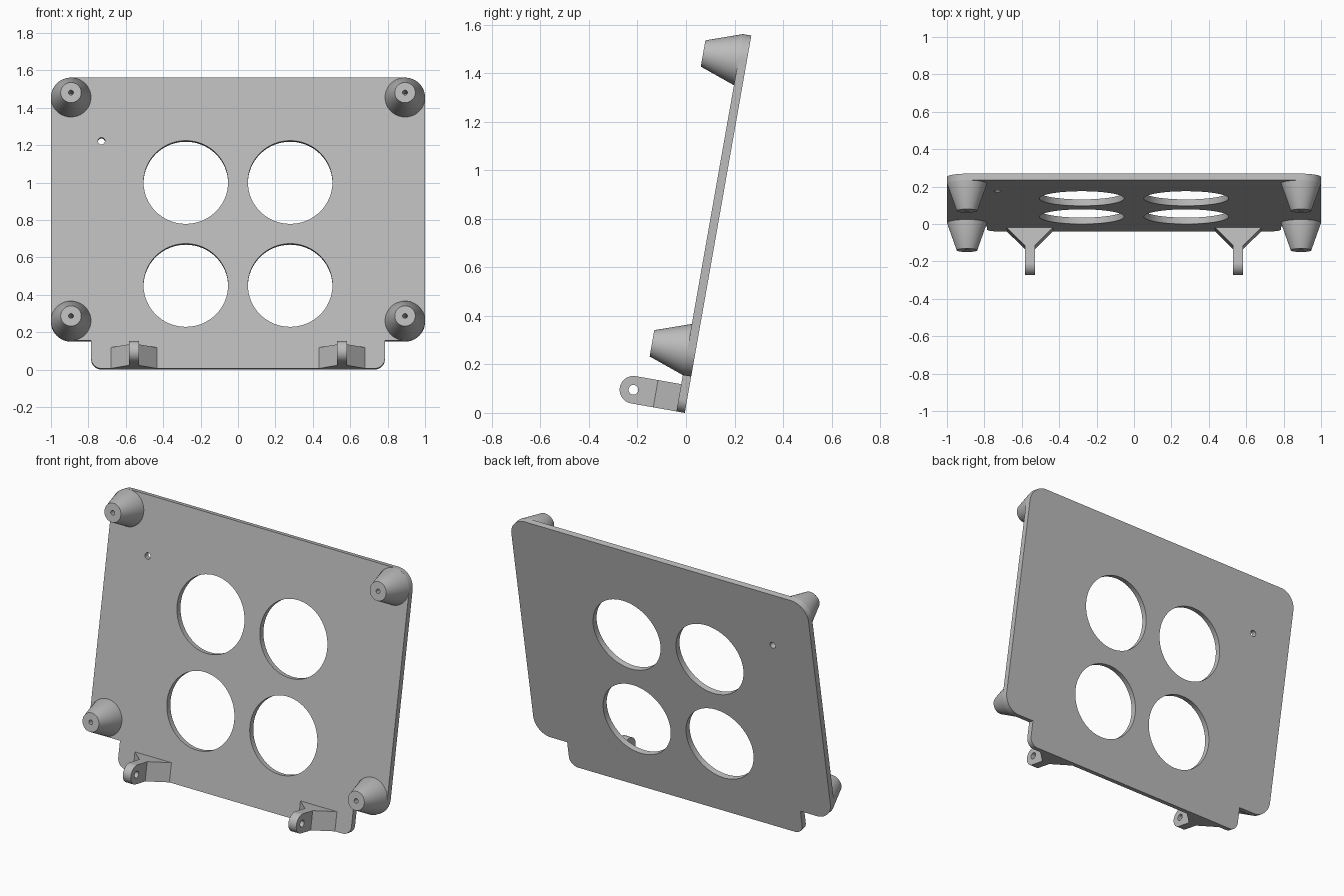
import bpy, bmesh
from math import sin, cos, pi, radians
from mathutils import Matrix, Vector

cube = bpy.data.objects.get("Cube")
if cube:
    bpy.data.objects.remove(cube)

# Single grey plastic
grey = bpy.data.materials.new("grey plastic")
grey.use_nodes = True
colour = (0.5, 0.5, 0.5, 1)
grey.diffuse_color = colour
grey.node_tree.nodes["Principled BSDF"].inputs["Base Color"].default_value = colour

# Panel frame: x across, y up the panel, z out of its front face
PANEL = Matrix.Translation((0, -0.005, 0)) @ Matrix.Rotation(radians(80), 4, 'X')
THICK = 0.035
TOP, STEP, CORNER = 1.579, 0.152, 0.107


def finish(bm, name, matrix):
    bmesh.ops.remove_doubles(bm, verts=bm.verts, dist=0.0001)
    bmesh.ops.recalc_face_normals(bm, faces=bm.faces)
    mesh = bpy.data.meshes.new(name)
    bm.to_mesh(mesh)
    bm.free()
    mesh.transform(matrix)
    mesh.materials.append(grey)
    mesh.shade_smooth()
    mesh.set_sharp_from_angle(angle=radians(30))
    obj = bpy.data.objects.new(name, mesh)
    bpy.context.collection.objects.link(obj)
    return obj


def arc(x, y, r, start, end, steps):
    angles = [radians(start + (end - start) * i / steps) for i in range(steps + 1)]
    return [(x + r * cos(a), y + r * sin(a)) for a in angles]


def circle(x, y, r, steps=64):
    return arc(x, y, r, 0, 360, steps)[:-1]


def sheet(name, loops, thickness, matrix):
    """Filled outline with holes, thickened evenly about its plane."""
    curve = bpy.data.curves.new(name + " outline", 'CURVE')
    curve.dimensions, curve.fill_mode = '2D', 'BOTH'
    curve.extrude = thickness / 2
    for loop in loops:
        spline = curve.splines.new('POLY')
        spline.points.add(len(loop) - 1)
        for point, (x, y) in zip(spline.points, loop):
            point.co = (x, y, 0, 1)
        spline.use_cyclic_u = True
    helper = bpy.data.objects.new(name + " outline", curve)
    bpy.context.collection.objects.link(helper)
    bpy.context.view_layer.update()
    bm = bmesh.new()
    bm.from_mesh(helper.to_mesh())
    helper.to_mesh_clear()
    bpy.data.objects.remove(helper)
    bpy.data.curves.remove(curve)
    return finish(bm, name, matrix)


# Back panel: rounded board with a narrower tab below and vent holes
right_half = (arc(0.785 - 0.055, 0.055, 0.055, -90, 0, 10) + [(0.785, STEP)]
              + arc(1 - CORNER, STEP + CORNER, CORNER, -90, 0, 16)
              + arc(1 - CORNER, TOP - CORNER, CORNER, 0, 90, 16))
outline = right_half + [(-x, y) for x, y in reversed(right_half)]
vents = [circle(x, y, 0.226) for x in (-0.279, 0.279) for y in (0.452, 1.011)]
pin_hole = circle(-0.73, 1.235, 0.019, 24)
sheet("back_panel", [outline, *vents, pin_hole], THICK,
      PANEL @ Matrix.Translation((0, 0, THICK / 2)))


# Tapered standoffs with a blind screw hole
def standoff(name, x, y):
    profile = [(0, 0.03), (CORNER, 0.03), (CORNER, THICK), (0.055, 0.183),
               (0.013, 0.183), (0.013, 0.06), (0, 0.06)]
    bm = bmesh.new()
    verts = [bm.verts.new((r, 0, z)) for r, z in profile]
    edges = [bm.edges.new(pair) for pair in zip(verts, verts[1:])]
    bmesh.ops.spin(bm, geom=verts + edges, axis=(0, 0, 1), cent=(0, 0, 0),
                   angle=2 * pi, steps=48)
    finish(bm, name, PANEL @ Matrix.Translation((x, y, 0)))


# Hinge lug: drilled round-ended eye on a flared foot
def hinge_lug(side, x):
    radius, reach, foot = 0.057, 0.225, 0.02
    shape = [(foot, 0)] + arc(reach, radius, radius, -90, 90, 24) + [(foot, 2 * radius)]
    sideways = Matrix(((0, 0, -1, x), (0, 1, 0, 0), (1, 0, 0, 0), (0, 0, 0, 1)))
    sheet(side + "_hinge_eye", [shape, circle(reach, radius, 0.02, 24)], 0.053,
          PANEL @ sideways)
    bm = bmesh.new()
    flare = [(-0.123, THICK), (0.123, THICK), (0.0265, 0.132), (-0.0265, 0.132)]
    base = bm.faces.new([bm.verts.new((px, 0, pz)) for px, pz in flare])
    grown = bmesh.ops.extrude_face_region(bm, geom=[base])["geom"]
    bmesh.ops.translate(bm, vec=Vector((0, 2 * radius, 0)),
                        verts=[v for v in grown if isinstance(v, bmesh.types.BMVert)])
    finish(bm, side + "_hinge_foot", PANEL @ Matrix.Translation((x, 0, 0)))


for side, sign in (("left", 1), ("right", -1)):
    for level, y in (("lower", STEP + CORNER), ("upper", TOP - CORNER)):
        standoff(f"{side}_{level}_standoff", sign * (1 - CORNER), y)
    hinge_lug(side, sign * 0.557)
